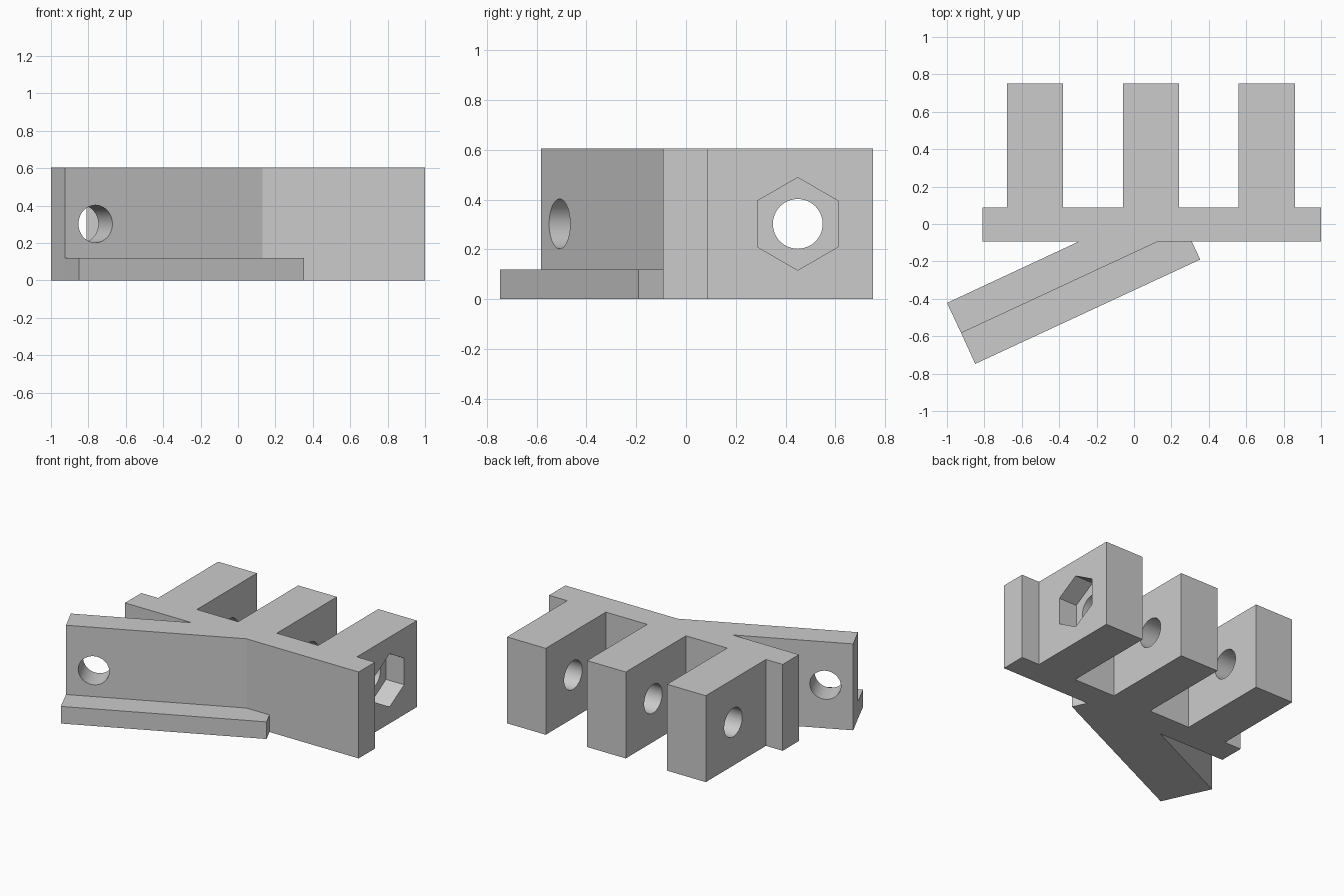
import bpy, bmesh, math
from mathutils import Vector

cube = bpy.data.objects.get("Cube")
if cube:
    bpy.data.objects.remove(cube, do_unlink=True)

HEIGHT = 0.605
LEDGE_HEIGHT = 0.12
HOLE_RADIUS = 0.1
UP = Vector((0, 0, 1))

grey = bpy.data.materials.new("plain grey")
grey.use_nodes = True
colour = (0.6, 0.6, 0.6, 1)
grey.diffuse_color = colour
grey.node_tree.nodes["Principled BSDF"].inputs["Base Color"].default_value = colour


def prism(name, points, sweep):
    """Solid made by sweeping a flat outline along a vector."""
    bm = bmesh.new()
    face = bm.faces.new([bm.verts.new(p) for p in points])
    swept = bmesh.ops.extrude_face_region(bm, geom=[face], use_keep_orig=True)
    verts = [g for g in swept["geom"] if isinstance(g, bmesh.types.BMVert)]
    bmesh.ops.translate(bm, verts=verts, vec=sweep)
    bmesh.ops.recalc_face_normals(bm, faces=bm.faces)
    mesh = bpy.data.meshes.new(name)
    bm.to_mesh(mesh)
    bm.free()
    mesh.materials.append(grey)
    obj = bpy.data.objects.new(name, mesh)
    bpy.context.collection.objects.link(obj)
    return obj


def plan(name, outline, height):
    return prism(name, [(x, y, 0) for x, y in outline], UP * height)


def rod(name, start, end, radius, sides):
    """Round or hexagonal rod with a corner at the top."""
    start, end = Vector(start), Vector(end)
    side = UP.cross(end - start).normalized()
    angles = [math.tau * i / sides for i in range(sides)]
    ring = [start + radius * (UP * math.cos(a) + side * math.sin(a)) for a in angles]
    return prism(name, ring, end - start)


def cut(body, cutter):
    cutter.hide_render = True
    mod = body.modifiers.new("cut", "BOOLEAN")
    mod.operation = "DIFFERENCE"
    mod.solver = "EXACT"
    mod.object = cutter
    bpy.context.view_layer.objects.active = body
    bpy.ops.object.modifier_apply(modifier=mod.name)
    bpy.data.objects.remove(cutter, do_unlink=True)


# Bracket outline: back bar with three prongs, and the slanted arm in front
bar_front, bar_back, prong_end = -0.093, 0.087, 0.752
outline = [(-0.81, bar_back), (-0.81, bar_front), (-0.294, bar_front),
           (-1.0, -0.422), (-0.924, -0.583), (0.13, bar_front),
           (1.0, bar_front), (1.0, bar_back)]
for left in (0.56, -0.06, -0.68):
    right = left + 0.3
    outline += [(right, bar_back), (right, prong_end), (left, prong_end), (left, bar_back)]
bracket = plan("bracket", outline, HEIGHT)

# Ledge along the foot of the arm
plan("ledge", [(-0.924, -0.583), (-0.849, -0.748), (0.354, -0.19),
               (0.309, bar_front), (0.13, bar_front)], LEDGE_HEIGHT)

# Bolt hole through all prongs, with a hexagonal nut pocket in the left one
bolt_y, mid = 0.449, HEIGHT / 2
cut(bracket, rod("bolt_cutter", (-0.8, bolt_y, mid), (0.95, bolt_y, mid), HOLE_RADIUS, 64))
cut(bracket, rod("nut_cutter", (0.72, bolt_y, mid), (0.95, bolt_y, mid), 0.186, 6))

# Hole square through the arm
slope = math.radians(25)
across = Vector((-math.sin(slope), math.cos(slope), 0))
centre = Vector((-0.762, -0.508, mid))
cut(bracket, rod("arm_cutter", centre - across * 0.1, centre + across * 0.3, HOLE_RADIUS, 64))

# Smooth hole walls, sharp edges elsewhere
bpy.ops.object.select_all(action="DESELECT")
bracket.select_set(True)
bpy.context.view_layer.objects.active = bracket
bpy.ops.object.shade_smooth_by_angle(angle=math.radians(30))
# The shallow bend between bar and arm stays crisp
for edge in bracket.data.edges:
    a, b = (bracket.data.vertices[i].co for i in edge.vertices)
    if abs(a.z - b.z) > HEIGHT * 0.9:
        edge.use_edge_sharp = True
